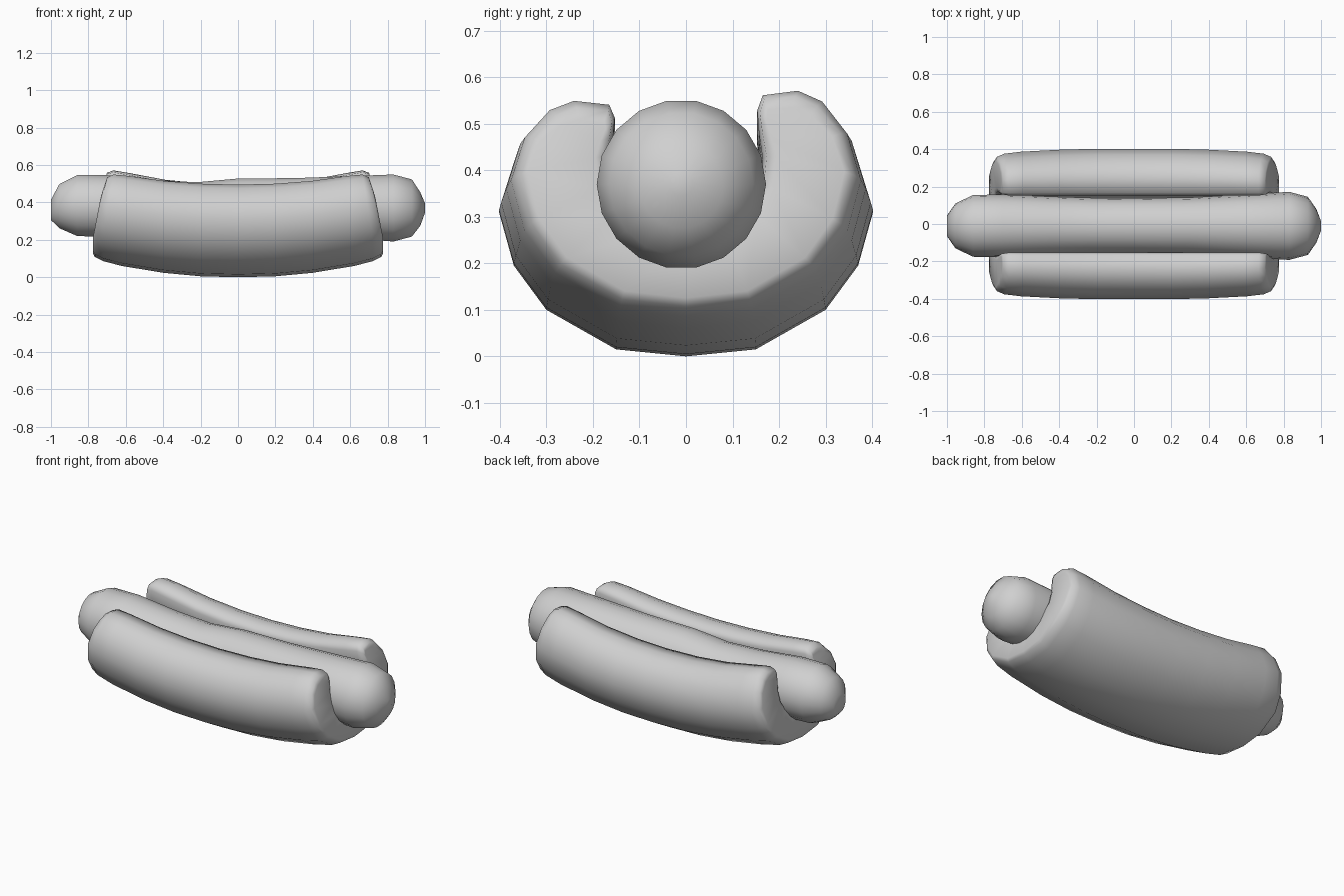
import bpy, bmesh
from math import sin, cos, tau, radians

cube = bpy.data.objects.get("Cube")
if cube:
    bpy.data.objects.remove(cube, do_unlink=True)

grey = bpy.data.materials.new("plain grey")
grey.use_nodes = True
grey.diffuse_color = (0.63, 0.63, 0.63, 1)
grey.node_tree.nodes["Principled BSDF"].inputs["Base Color"].default_value = (0.63, 0.63, 0.63, 1)


def loft(name, rings, angle):
    """Skin closed rings of points and cap both ends with strips."""
    bm = bmesh.new()
    loops = [[bm.verts.new(p) for p in ring] for ring in rings]
    n = len(loops[0])
    for a, b in zip(loops, loops[1:]):
        for i in range(n):
            j = (i + 1) % n
            bm.faces.new((a[i], a[j], b[j], b[i]))
    for ring in (loops[0], loops[-1]):
        for i in range(n // 2 - 1):
            bm.faces.new((ring[i], ring[i + 1], ring[n - 2 - i], ring[n - 1 - i]))
    bmesh.ops.recalc_face_normals(bm, faces=bm.faces)
    mesh = bpy.data.meshes.new(name)
    bm.to_mesh(mesh)
    bm.free()
    mesh.materials.append(grey)
    obj = bpy.data.objects.new(name, mesh)
    bpy.context.collection.objects.link(obj)
    bpy.ops.object.select_all(action='DESELECT')
    obj.select_set(True)
    bpy.context.view_layer.objects.active = obj
    bpy.ops.object.shade_smooth_by_angle(angle=radians(angle))


# Sausage: x, radius, centre height of each round section
sections = [(-1, .055, .36), (-.955, .12, .38), (-.86, .165, .383), (-.7, .168, .38),
            (-.45, .157, .365), (-.22, .15, .36), (0, .148, .382), (.3, .152, .38),
            (.6, .168, .375), (.83, .182, .37), (.93, .155, .37), (.975, .09, .365),
            (1, .025, .37)]
sausage = [[(x, r * cos(tau * i / 18) - .01, z + r * sin(tau * i / 18))
            for i in range(18)] for x, r, z in sections]
loft("sausage", sausage, 80)

# Bun: half of the U-shaped wall, from the bottom to the tip, as outer and inner lines
outer_half = [(0, 0), (.15, .015), (.3, .1), (.37, .195), (.402, .31), (.37, .41),
              (.31, .475), (.25, .495)]
inner_half = [(0, .2), (.08, .215), (.13, .25), (.16, .3), (.165, .36), (.157, .41),
              (.153, .455), (.165, .485)]


def mirrored(half):
    return [(-y, z) for y, z in half[:0:-1]] + half


outer, inner = mirrored(outer_half), mirrored(inner_half)


def bun_ring(x, k_out, k_in, drop):
    """One wall section, thinned towards its middle line, lifted at the ends, tips dropped."""
    out_line, in_line = [], []
    for (oy, oz), (iy, iz) in zip(outer, inner):
        my, mz = (oy + iy) / 2, (oz + iz) / 2
        for line, y, z, k in ((out_line, oy, oz, k_out), (in_line, iy, iz, k_in)):
            y, z = my + (y - my) * k, mz + (z - mz) * k
            lean = 1 - .25 * max(0, z - .14) * (x / .78) ** 2
            tip = max(0, (z - .36) / .13)
            lift = (.06 + .02 * tip * (y > 0)) * (x / .7) ** 2 - drop * tip
            line.append((x * lean, y, z + lift))
    return out_line + in_line[::-1]


# Stations: x, outer thickness, inner thickness, tip drop
stations = [(.775, .48, .75, .055), (.765, .64, .93, .03), (.72, .78, 1, .008),
            (.62, .87, 1, 0), (.4, .96, 1, 0), (.2, 1, 1, 0)]
rings = [bun_ring(-x, *rest) for x, *rest in stations] + [bun_ring(0, 1, 1, 0)]
rings += [bun_ring(x, *rest) for x, *rest in reversed(stations)]
loft("bun", rings, 80)
